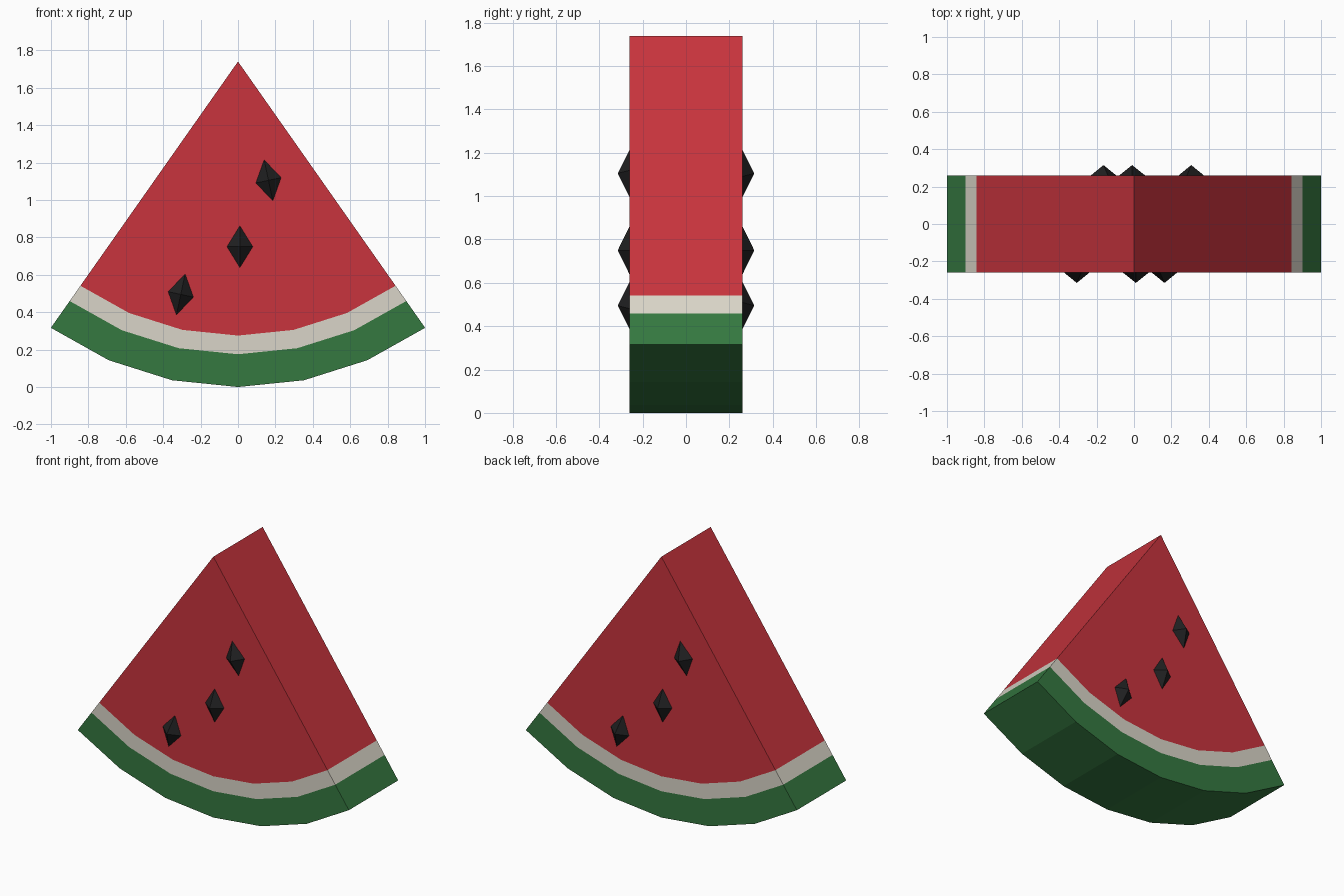
import bpy, bmesh, math
from mathutils import Matrix, Vector

if "Cube" in bpy.data.objects:
    bpy.data.objects.remove(bpy.data.objects["Cube"])

APEX = 1.74        # height of the tip, also the outer radius
HALF = 0.26        # half thickness of the slice
SPREAD = math.radians(35.1)
STEPS = 6


def material(name, rgb):
    m = bpy.data.materials.new(name)
    lin = [((c / 255 + 0.055) / 1.055) ** 2.4 for c in rgb]
    m.diffuse_color = (*lin, 1)
    m.use_nodes = True
    m.node_tree.nodes["Principled BSDF"].inputs["Base Color"].default_value = m.diffuse_color
    return m


red = material("red flesh", (200, 52, 61))
cream = material("pale rind", (218, 213, 200))
green = material("green rind", (53, 120, 64))
black = material("black seed", (32, 32, 33))


def add_object(name, bm, mats):
    bmesh.ops.recalc_face_normals(bm, faces=bm.faces)
    me = bpy.data.meshes.new(name)
    bm.to_mesh(me)
    bm.free()
    for m in mats:
        me.materials.append(m)
    ob = bpy.data.objects.new(name, me)
    bpy.context.collection.objects.link(ob)
    return ob


# Slice: a wedge of concentric bands with a flat front and back
bm = bmesh.new()


def arc(radius, y):
    angles = [SPREAD * (2 * i / STEPS - 1) for i in range(STEPS + 1)]
    return [bm.verts.new((radius * math.sin(a), y, APEX - radius * math.cos(a))) for a in angles]


def face(verts, mat):
    bm.faces.new(verts).material_index = mat


radii = (1.465, 1.565, 1.74)
tips = [bm.verts.new((0, y, APEX)) for y in (-HALF, HALF)]
rings = [[arc(r, y) for r in radii] for y in (-HALF, HALF)]

for tip, (inner, middle, outer) in zip(tips, rings):
    for i in range(STEPS):
        face((tip, inner[i], inner[i + 1]), 0)
        face((inner[i], middle[i], middle[i + 1], inner[i + 1]), 1)
        face((middle[i], outer[i], outer[i + 1], middle[i + 1]), 2)

# Cut sides and the outer skin
front, back = rings
for end in (0, STEPS):
    f = [tips[0]] + [ring[end] for ring in front]
    b = [tips[1]] + [ring[end] for ring in back]
    for k in range(3):
        face((f[k], f[k + 1], b[k + 1], b[k]), k)
for i in range(STEPS):
    face((front[2][i], front[2][i + 1], back[2][i + 1], back[2][i]), 2)
add_object("melon_slice", bm, (red, cream, green))


# Seeds: diamond-shaped, half sunk in the flesh, repeated on the back by a half turn
def seed(name, x, z, tilt, turn):
    bm = bmesh.new()
    ring = [bm.verts.new(p) for p in ((0.069, 0, 0), (0, 0, 0.112), (-0.069, 0, 0), (0, 0, -0.112))]
    for y in (-0.055, 0.055):
        point = bm.verts.new((0, y, 0))
        for i in range(4):
            bm.faces.new((ring[i], ring[(i + 1) % 4], point))
    place = (Matrix.Rotation(turn, 4, 'Z') @ Matrix.Translation(Vector((x, -HALF, z)))
             @ Matrix.Rotation(math.radians(tilt), 4, 'Y'))
    bm.transform(place)
    add_object(name, bm, (black,))


seeds = ((-0.306, 0.495, 12), (0.01, 0.75, 0), (0.163, 1.105, -12))
for side, turn in (("front", 0), ("back", math.pi)):
    for n, (x, z, tilt) in enumerate(seeds, 1):
        seed(f"{side}_seed_{n}", x, z, tilt, turn)
